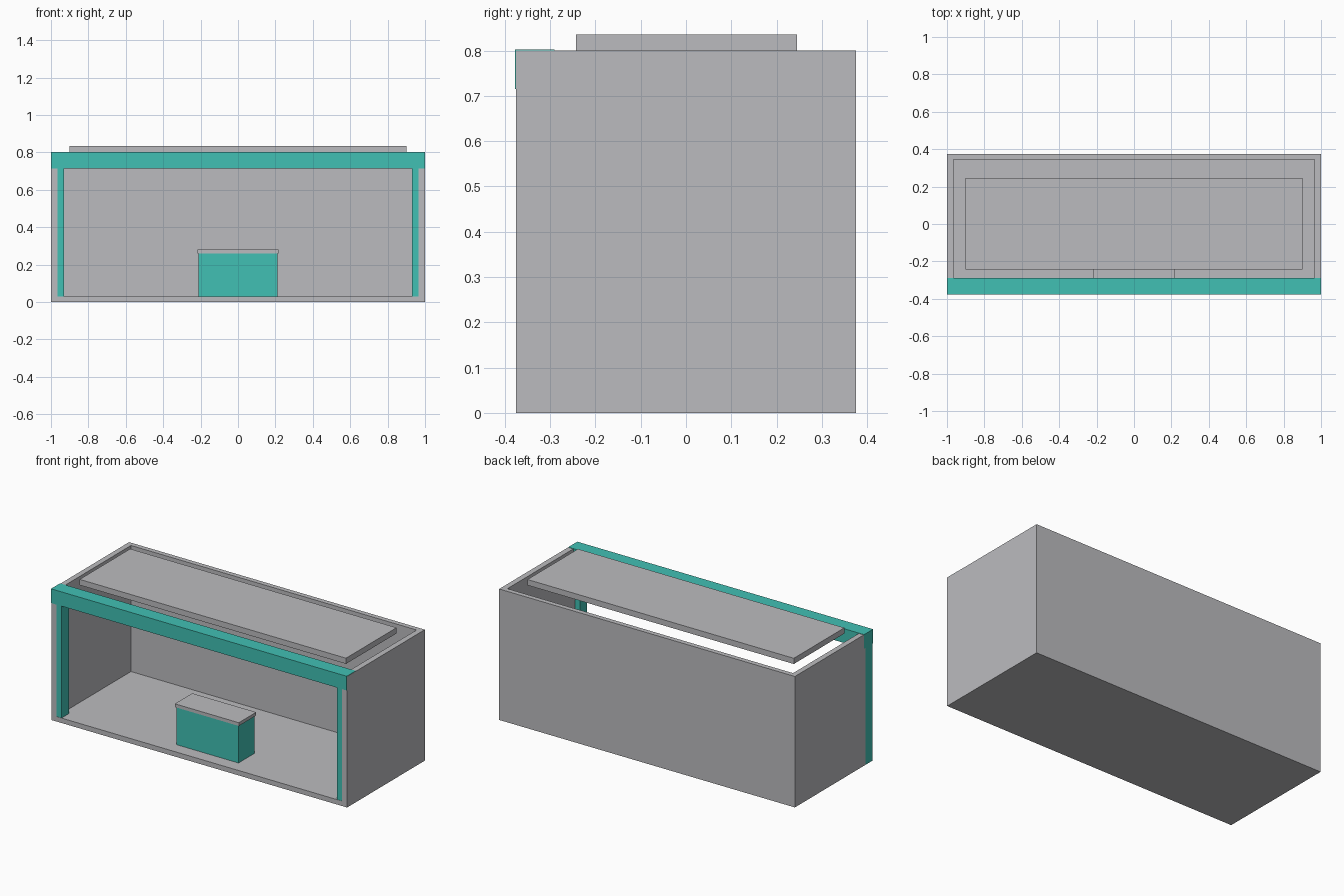
import bpy

# Remove the default cube
default = bpy.data.objects.get("Cube")
if default:
    bpy.data.objects.remove(default, do_unlink=True)


def make_material(name, rgb):
    mat = bpy.data.materials.new(name)
    mat.use_nodes = True
    colour = (*rgb, 1.0)
    mat.diffuse_color = colour
    mat.node_tree.nodes["Principled BSDF"].inputs["Base Color"].default_value = colour
    return mat


grey = make_material("light_grey", (0.50, 0.50, 0.52))
teal = make_material("teal", (0.053, 0.53, 0.455))


def box(name, mat, x, y, z):
    """Add a box from its (min, max) range on each axis."""
    ranges = (x, y, z)
    bpy.ops.mesh.primitive_cube_add(size=1, location=[(a + b) / 2 for a, b in ranges])
    obj = bpy.context.object
    obj.name = name
    obj.scale = [b - a for a, b in ranges]
    bpy.ops.object.transform_apply(location=False, rotation=False, scale=True)
    obj.data.materials.append(mat)
    return obj


FRONT, BACK = -0.375, 0.375
WALL, TOP, FLOOR = 0.035, 0.80, 0.03
INNER = 1 - WALL
TINY = 0.0015  # keeps touching faces from sharing a plane

# Open-fronted shell
box("floor", grey, (-INNER, INNER), (FRONT, BACK), (0, FLOOR))
box("back_wall", grey, (-INNER, INNER), (BACK - 0.03, BACK), (FLOOR, TOP))
box("left_wall", grey, (INNER, 1), (FRONT, BACK), (0, TOP))
box("right_wall", grey, (-1 + TINY, -INNER), (FRONT, BACK), (0, TOP))

# Front corner posts, set into the walls
post_y = (FRONT + TINY, FRONT + 0.07)
box("left_post", teal, (0.93, 1 - TINY), post_y, (TINY, TOP - TINY))
box("right_post", teal, (-1, -0.93), post_y, (TINY, TOP - TINY))

# Fascia beam across the front
box("fascia_beam", teal, (-1, 1 - TINY), (FRONT - 0.002, -0.29), (0.715, TOP + 0.002))

# Raised roof panel
box("roof_panel", grey, (-0.9, 0.9), (-0.243, 0.245), (TOP, 0.835))

# Reception counter
box("counter_body", teal, (-0.21, 0.21), (-0.295, -0.14), (TINY, 0.26))
box("counter_top", grey, (-0.216, 0.216), (-0.301, -0.133), (0.26, 0.28))
